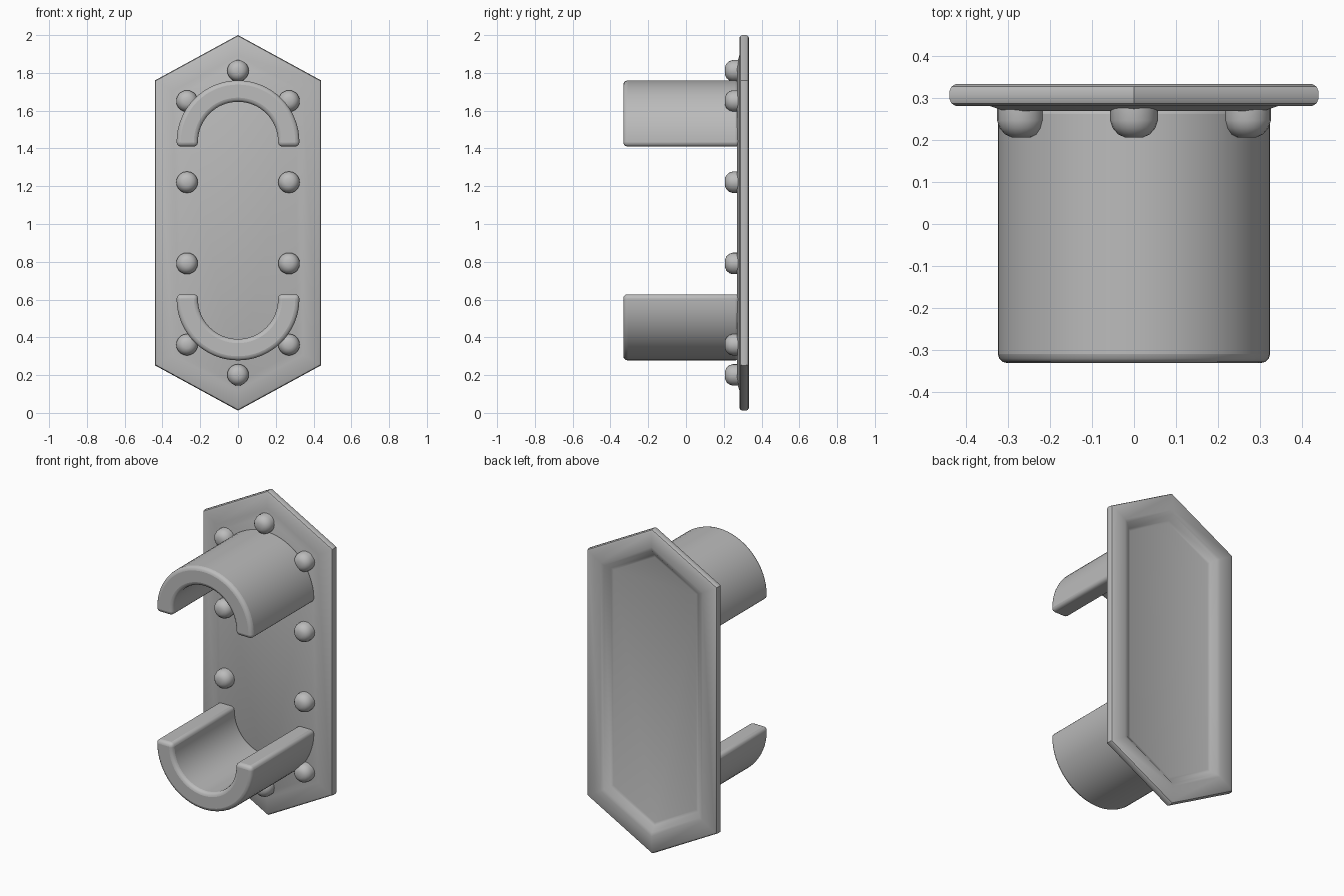
import bpy, bmesh, math
from mathutils import Matrix

cube = bpy.data.objects.get("Cube")
if cube:
    bpy.data.objects.remove(cube, do_unlink=True)

# Single metal colour
grey = bpy.data.materials.new("plain_grey")
grey.use_nodes = True
COLOUR = (0.5, 0.5, 0.5, 1)
grey.diffuse_color = COLOUR
grey.node_tree.nodes["Principled BSDF"].inputs["Base Color"].default_value = COLOUR

MID_Z = 1.006   # height of the plate's middle
CLAMP_Z = 1.019  # height midway between the two clamps


def finish(name, bm, angle=35, bevel=0):
    bmesh.ops.recalc_face_normals(bm, faces=bm.faces)
    mesh = bpy.data.meshes.new(name)
    bm.to_mesh(mesh)
    bm.free()
    mesh.materials.append(grey)
    obj = bpy.data.objects.new(name, mesh)
    bpy.context.collection.objects.link(obj)
    if bevel:
        mod = obj.modifiers.new("rounded_edges", "BEVEL")
        mod.width = bevel
        mod.segments = 3
        mod.limit_method = "ANGLE"
        mod.angle_limit = math.radians(40)
    bpy.ops.object.select_all(action="DESELECT")
    obj.select_set(True)
    bpy.context.view_layer.objects.active = obj
    bpy.ops.object.shade_smooth_by_angle(angle=math.radians(angle))
    return obj


def hexagon(bm, inset, y):
    """Ring of the tall hexagon, moved inwards by an even distance."""
    w = 0.44 - inset
    tip = 0.994 - 1.139 * inset
    shoulder = 0.754 - 0.594 * inset
    points = [(0, tip), (w, shoulder), (w, -shoulder),
              (0, -tip), (-w, -shoulder), (-w, shoulder)]
    return [bm.verts.new((x, y, z + MID_Z)) for x, z in points]


# Wall plate: raised panel in front, rounded rim, recessed panel behind
section = [(0.13, 0.270), (0.095, 0.282), (0.014, 0.282), (0.004, 0.288),
           (0, 0.298), (0, 0.318), (0.004, 0.328), (0.014, 0.334),
           (0.095, 0.334), (0.115, 0.329), (0.145, 0.304), (0.16, 0.300)]
bm = bmesh.new()
rings = [hexagon(bm, d, y) for d, y in section]
for a, b in zip(rings, rings[1:]):
    for i in range(6):
        j = (i + 1) % 6
        bm.faces.new((a[i], a[j], b[j], b[i]))
bm.faces.new(rings[0])
bm.faces.new(rings[-1])
finish("wall_plate", bm)


# Half-round clamps, the lower one mirroring the upper
def clamp(name, side):
    steps = 32
    outer, inner, leg = 0.325, 0.212, 0.025
    arc = [math.pi * i / steps for i in range(steps + 1)]

    def path(r):
        return ([(r, -leg)] + [(r * math.cos(t), r * math.sin(t)) for t in arc]
                + [(-r, -leg)])

    outline = path(outer) + path(inner)[::-1]
    bm = bmesh.new()
    verts = [bm.verts.new((x, -0.332, CLAMP_Z + side * (0.416 + z)))
             for x, z in outline]
    face = bm.faces.new(verts)
    moved = bmesh.ops.extrude_face_region(bm, geom=[face])["geom"]
    bmesh.ops.translate(bm, vec=(0, 0.617, 0),
                        verts=[v for v in moved if isinstance(v, bmesh.types.BMVert)])
    finish(name, bm, bevel=0.022)


clamp("upper_clamp", 1)
clamp("lower_clamp", -1)


# Domed rivets, lathed around the y axis
def rivet(name, x, z):
    profile = [(0.057, 0.0), (0.057, 0.032), (0.051, 0.050), (0.038, 0.065),
               (0.020, 0.073)]
    sides = 20
    bm = bmesh.new()
    rings = [[bm.verts.new((r * math.cos(2 * math.pi * i / sides), -h,
                            r * math.sin(2 * math.pi * i / sides)))
              for i in range(sides)] for r, h in profile]
    for a, b in zip(rings, rings[1:]):
        for i in range(sides):
            j = (i + 1) % sides
            bm.faces.new((a[i], a[j], b[j], b[i]))
    bm.faces.new(rings[0])
    bm.faces.new(rings[-1])
    bmesh.ops.transform(bm, matrix=Matrix.Translation((x, 0.279, z)), verts=bm.verts)
    finish(name, bm, angle=50)


for level, dz in (("upper", 1), ("lower", -1)):
    rivet(level + "_end_rivet", 0, MID_Z + dz * 0.805)
    for side, sx in (("left", 1), ("right", -1)):
        rivet(f"{level}_{side}_corner_rivet", sx * 0.27, MID_Z + dz * 0.645)
        rivet(f"{level}_{side}_middle_rivet", sx * 0.27, MID_Z + dz * 0.215)
